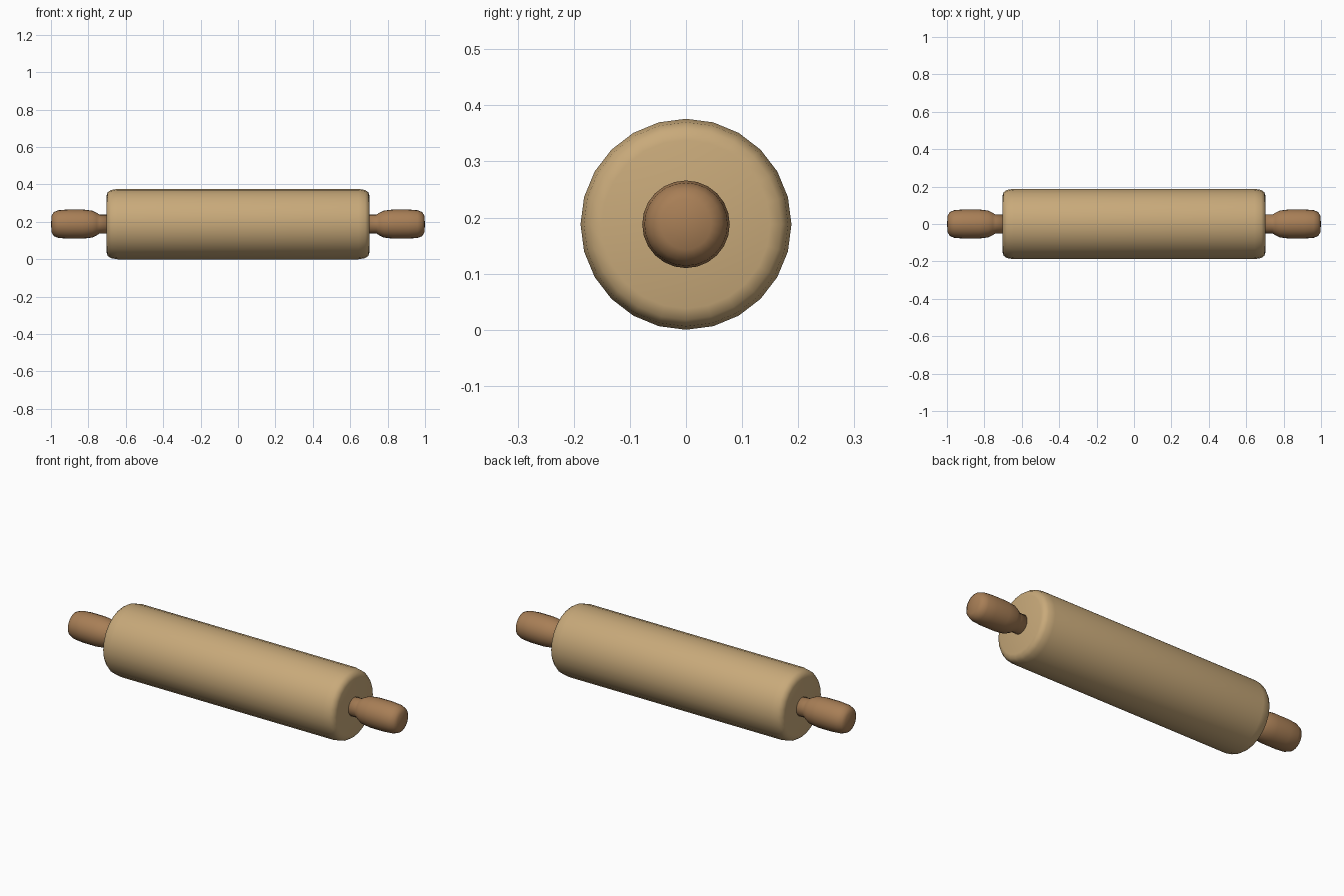
import bpy, bmesh, math

if "Cube" in bpy.data.objects:
    bpy.data.objects.remove(bpy.data.objects["Cube"])

R = 0.188


def material(name, color):
    m = bpy.data.materials.new(name)
    m.diffuse_color = (*color, 1)
    m.use_nodes = True
    m.node_tree.nodes["Principled BSDF"].inputs["Base Color"].default_value = m.diffuse_color
    return m


def lathe(name, profile, sides, mat, sign=1):
    """Revolve (x, radius) points around the rolling axis."""
    bm = bmesh.new()
    verts = [bm.verts.new((sign * x, 0, r)) for x, r in profile]
    edges = [bm.edges.new(p) for p in zip(verts, verts[1:])]
    bmesh.ops.spin(bm, geom=verts + edges, cent=(0, 0, 0), axis=(1, 0, 0),
                   angle=math.tau, steps=sides, use_duplicate=False)
    bmesh.ops.remove_doubles(bm, verts=bm.verts, dist=1e-5)
    bmesh.ops.recalc_face_normals(bm, faces=bm.faces)
    for f in bm.faces:
        f.smooth = True
    me = bpy.data.meshes.new(name)
    bm.to_mesh(me)
    bm.free()
    me.materials.append(mat)
    ob = bpy.data.objects.new(name, me)
    ob.location.z = R
    bpy.context.collection.objects.link(ob)
    return ob


light_wood = material("light_wood", (0.58, 0.40, 0.195))
dark_wood = material("dark_wood", (0.39, 0.21, 0.093))

# Roller with rounded rims
half = [(0.645, R), (0.68, 0.182), (0.697, 0.17), (0.703, 0.15), (0.703, 0)]
lathe("roller", [(-x, r) for x, r in reversed(half)] + half, 24, light_wood)

# Handles: thin neck swelling into a grip with a rounded end
grip = [(0.68, 0), (0.68, 0.05), (0.74, 0.05), (0.755, 0.06), (0.78, 0.072),
        (0.83, 0.078), (0.91, 0.078), (0.96, 0.074), (0.985, 0.064),
        (0.996, 0.045), (1.0, 0)]
for side, sign in (("right", 1), ("left", -1)):
    lathe(side + "_handle", grip, 24, dark_wood, sign)
